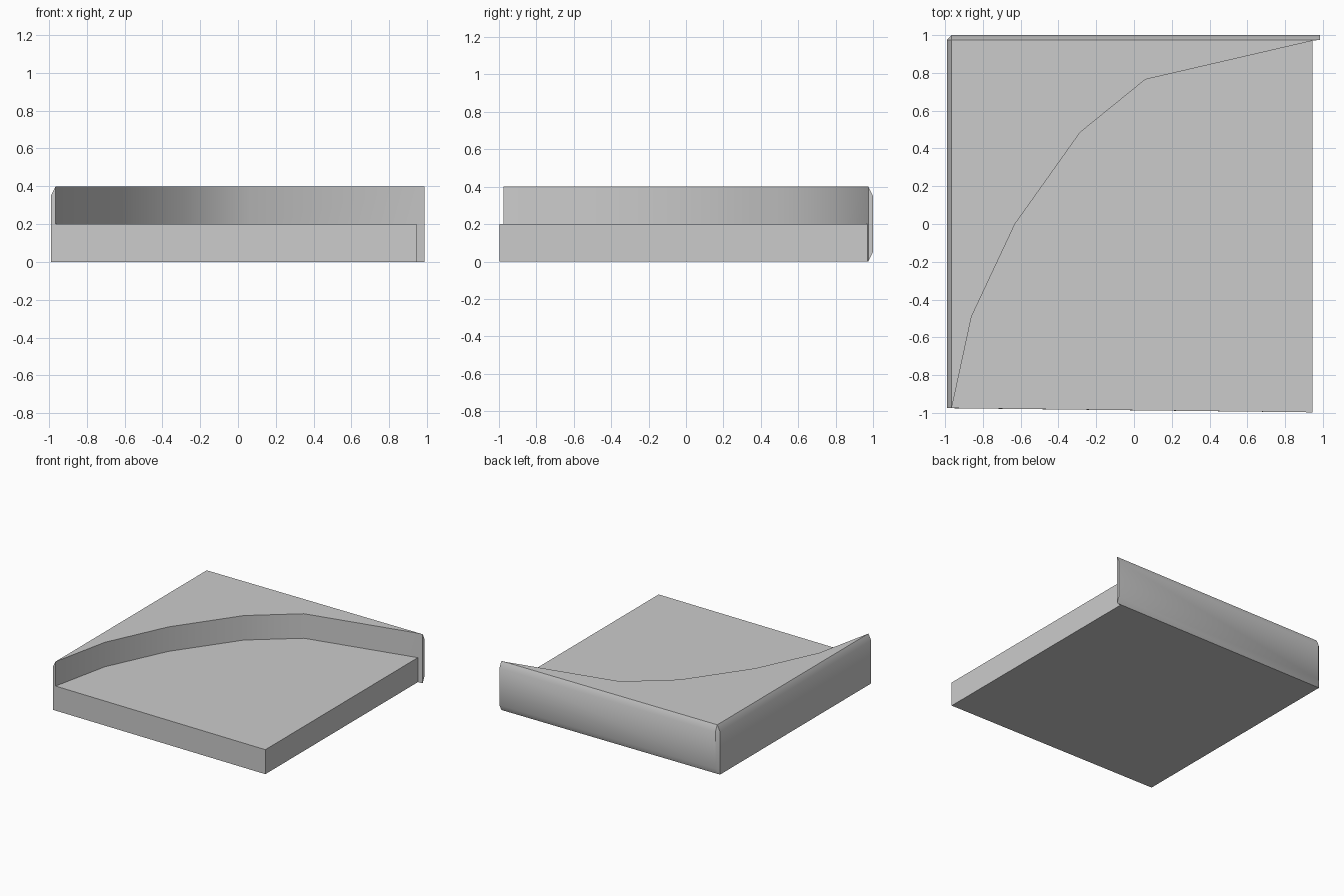
import bpy, bmesh, math

if "Cube" in bpy.data.objects:
    bpy.data.objects.remove(bpy.data.objects["Cube"])

FLOOR, TOP = 0.2, 0.4
XE, YE = 0.945, -0.997      # low floor's right and front limits

# Curved step seen from above, front left to back right
curve = [(-0.965, -0.975), (-0.86, -0.49), (-0.63, 0.0),
         (-0.285, 0.485), (0.06, 0.765), (XE, 0.97)]
tip = (0.985, 0.975)

# Outer left and back sides, one outline per height (chamfered edges)
outer = [
    (0.0,  [(-0.99, -0.975), (-0.99, 0.975), (-0.965, 0.975), tip]),
    (0.05, [(-0.99, -0.975), (-0.99, 0.975), (-0.965, 1.0), (0.985, 1.0)]),
    (0.35, [(-0.99, -0.975), (-0.99, 0.975), (-0.965, 1.0), (0.985, 1.0)]),
    (TOP,  [(-0.965, -0.975), (-0.965, 0.975), (-0.965, 0.975), tip]),
]

bm = bmesh.new()
cache = {}


def vert(co):
    key = tuple(round(c, 4) for c in co)
    if key not in cache:
        cache[key] = bm.verts.new(key)
    return cache[key]


def face(points):
    vs = list(dict.fromkeys(vert(p) for p in points))
    if len(vs) > 2:
        bm.faces.new(vs)


def at(points, z):
    return [(x, y, z) for x, y in points]


# Chamfered left and back sides
for (z0, low), (z1, high) in zip(outer, outer[1:]):
    for i in range(3):
        face(at(low[i:i + 2], z0) + at(high[i:i + 2][::-1], z1))

# Curved step wall
for a, b in zip(curve, curve[1:]):
    face(at([a, b], FLOOR) + at([b, a], TOP))

# Raised corner top, low floor and underside
face(at(curve + [tip, (-0.965, 0.975)], TOP))
face(at(curve + [(XE, YE)], FLOOR))
face(at([(-0.99, -0.975), (XE, YE), curve[-1], tip,
         (-0.965, 0.975), (-0.99, 0.975)], 0))

# Front side with the narrow end of the raised corner
face([(-0.99, -0.975, 0), (XE, YE, 0), (XE, YE, FLOOR),
      (*curve[0], FLOOR), (*curve[0], TOP),
      (-0.99, -0.975, 0.35), (-0.99, -0.975, 0.05)])

# Right side of the low floor
face(at([(XE, YE), curve[-1]], 0) + at([curve[-1], (XE, YE)], FLOOR))

# Back lip that sticks out to the right: inner side and end
face([(*curve[-1], 0), (*tip, 0), (*tip, TOP),
      (*curve[-1], TOP), (*curve[-1], FLOOR)])
face([(x, y, z) for z, o in outer for x, y in o[-1:]])

bmesh.ops.recalc_face_normals(bm, faces=bm.faces)
mesh = bpy.data.meshes.new("stepped_corner_tile")
bm.to_mesh(mesh)
bm.free()
tile = bpy.data.objects.new("stepped_corner_tile", mesh)
bpy.context.collection.objects.link(tile)

bpy.context.view_layer.objects.active = tile
tile.select_set(True)
bpy.ops.object.shade_smooth_by_angle(angle=math.radians(35))
